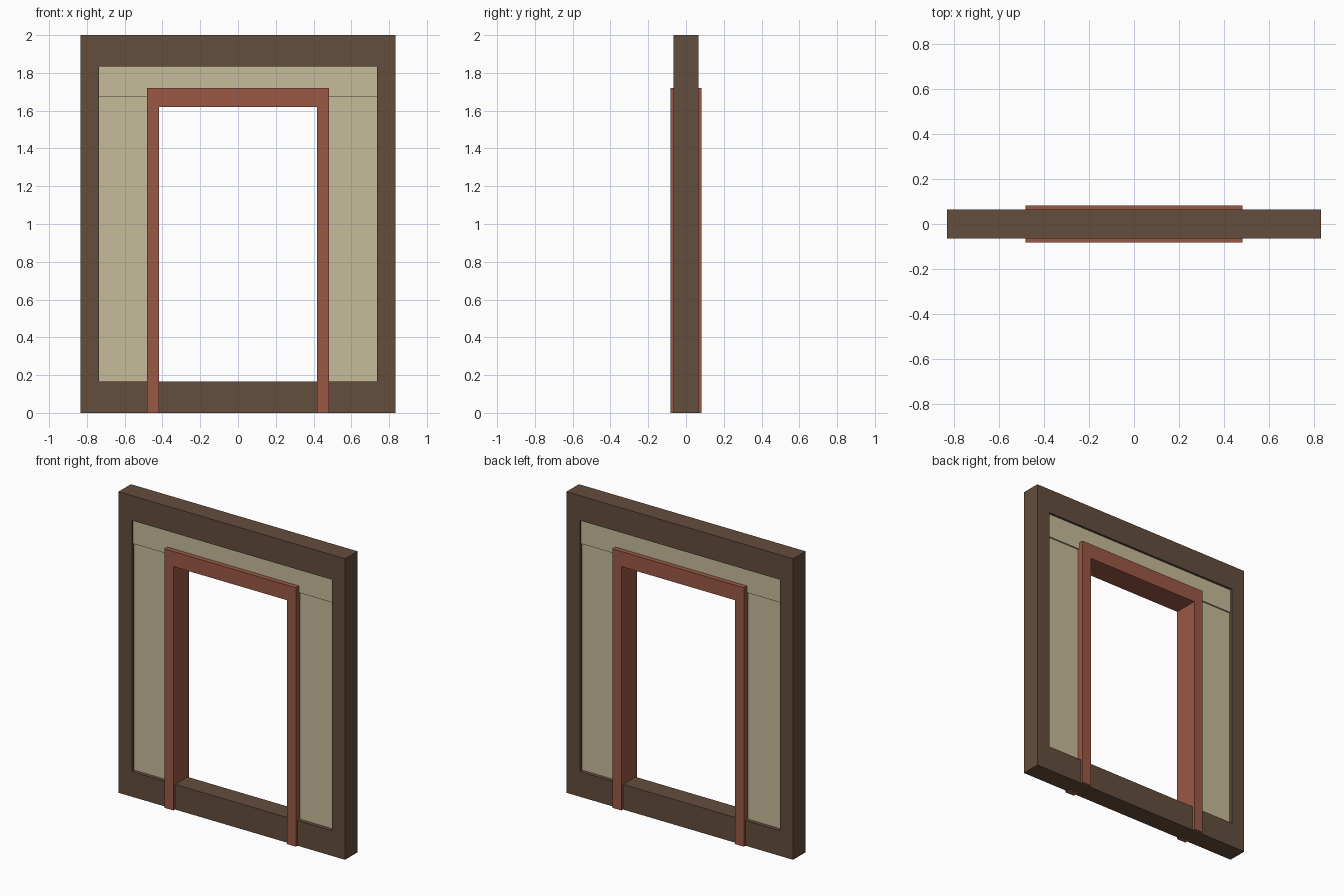
import bpy, bmesh

if "Cube" in bpy.data.objects:
    bpy.data.objects.remove(bpy.data.objects["Cube"])


def material(name, rgb):
    m = bpy.data.materials.new(name)
    m.diffuse_color = (*rgb, 1)
    m.use_nodes = True
    m.node_tree.nodes["Principled BSDF"].inputs["Base Color"].default_value = m.diffuse_color
    return m


def slab(name, faces, half, mat):
    """Extrude flat (x, z) polygons symmetrically through y."""
    bm = bmesh.new()
    for face in faces:
        bm.faces.new([bm.verts.new((x, -half, z)) for x, z in face])
    bmesh.ops.remove_doubles(bm, verts=bm.verts, dist=1e-5)
    ext = bmesh.ops.extrude_face_region(bm, geom=bm.faces[:], use_keep_orig=True)
    moved = [v for v in ext["geom"] if isinstance(v, bmesh.types.BMVert)]
    bmesh.ops.translate(bm, verts=moved, vec=(0, 2 * half, 0))
    bmesh.ops.recalc_face_normals(bm, faces=bm.faces)
    mesh = bpy.data.meshes.new(name)
    bm.to_mesh(mesh)
    bm.free()
    mesh.materials.append(mat)
    ob = bpy.data.objects.new(name, mesh)
    bpy.context.collection.objects.link(ob)
    return ob


def rect(x0, x1, z0, z1):
    return [(x0, z0), (x1, z0), (x1, z1), (x0, z1)]


brown = material("dark_wood", (0.125, 0.075, 0.045))
red = material("red_wood", (0.33, 0.098, 0.061))
cream = material("plaster", (0.565, 0.503, 0.328))

# Outer timber frame: mitred ring of four quads
outer = rect(-0.833, 0.833, 0, 2)
inner = rect(-0.735, 0.735, 0.167, 1.835)
ring = [[outer[i], outer[(i + 1) % 4], inner[(i + 1) % 4], inner[i]] for i in range(4)]
slab("outer_frame", ring, 0.065, brown)

# Plaster infill: a thicker strip above, thinner panels at the sides
slab("top_panel", [rect(-0.735, 0.735, 1.675, 1.835)], 0.05, cream)
for side, s in (("left", -1), ("right", 1)):
    x0, x1 = sorted((s * 0.45, s * 0.735))
    slab(side + "_panel", [rect(x0, x1, 0.167, 1.675)], 0.04, cream)

# Door casing: two jambs and a lintel in one profile
half_arch = [(0.417, 0), (0.483, 0), (0.483, 1.72)]
arch = half_arch + [(-x, z) for x, z in reversed(half_arch)]
arch += [(-0.417, 1.62), (0.417, 1.62)]
slab("door_casing", [arch], 0.082, red)
